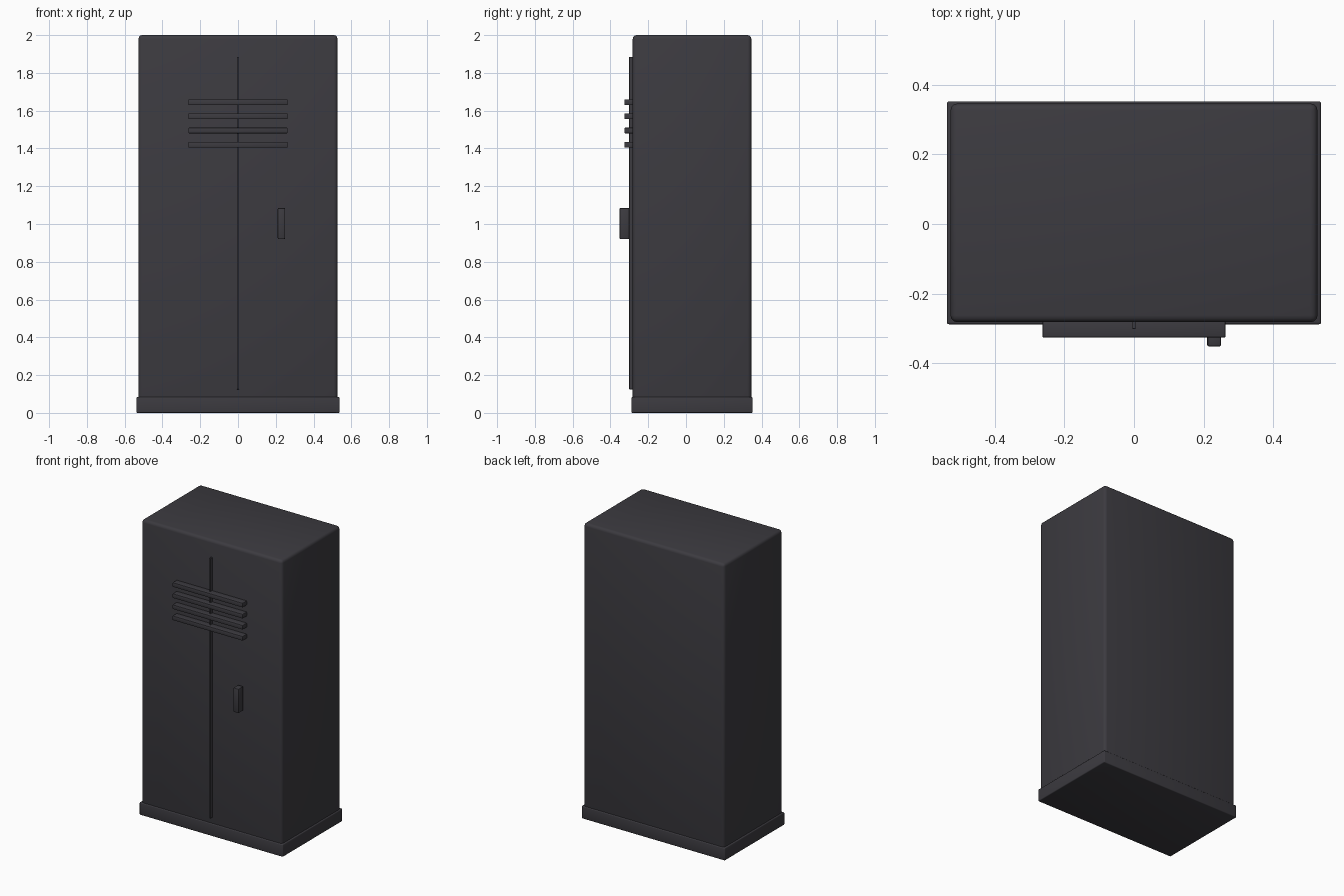
import bpy
import bmesh
from math import radians
from mathutils import Vector

cube = bpy.data.objects.get("Cube")
if cube:
    bpy.data.objects.remove(cube, do_unlink=True)

paint = bpy.data.materials.new("charcoal_metal")
paint.use_nodes = True
colour = (0.045, 0.043, 0.051, 1.0)
paint.diffuse_color = colour
paint.node_tree.nodes["Principled BSDF"].inputs["Base Color"].default_value = colour


def box(name, low, high, bevel, segments=3):
    """Rounded box between two opposite corners."""
    low, high = Vector(low), Vector(high)
    size, centre = high - low, (low + high) / 2
    mesh = bpy.data.meshes.new(name)
    bm = bmesh.new()
    bmesh.ops.create_cube(bm, size=1)
    for v in bm.verts:
        v.co = Vector(a * b for a, b in zip(v.co, size))
    bmesh.ops.bevel(bm, geom=bm.edges[:], offset=bevel, segments=segments,
                    profile=0.5, affect='EDGES')
    bm.to_mesh(mesh)
    bm.free()
    mesh.materials.append(paint)
    obj = bpy.data.objects.new(name, mesh)
    obj.location = centre
    bpy.context.collection.objects.link(obj)
    bpy.ops.object.select_all(action='DESELECT')
    obj.select_set(True)
    bpy.context.view_layer.objects.active = obj
    bpy.ops.object.shade_smooth_by_angle(angle=radians(40))
    return obj


# Cabinet body and the plinth it stands on
FRONT = -0.282
box("cabinet_body", (-0.527, FRONT, 0.02), (0.527, 0.346, 2.0), 0.02)
box("plinth", (-0.537, -0.288, 0), (0.537, 0.352, 0.085), 0.006)

# Raised strip between the two doors
box("door_seam", (-0.005, -0.301, 0.125), (0.005, FRONT + 0.01, 1.885), 0.001, 1)

# Ventilation slats
for i in range(4):
    z = 1.42 + i * 0.075
    box(f"vent_slat_{i + 1}", (-0.263, -0.326, z - 0.015),
        (0.263, FRONT + 0.01, z + 0.015), 0.004, 2)

# Door handle
box("door_handle", (0.21, -0.352, 0.92), (0.25, -0.3, 1.085), 0.006, 2)
